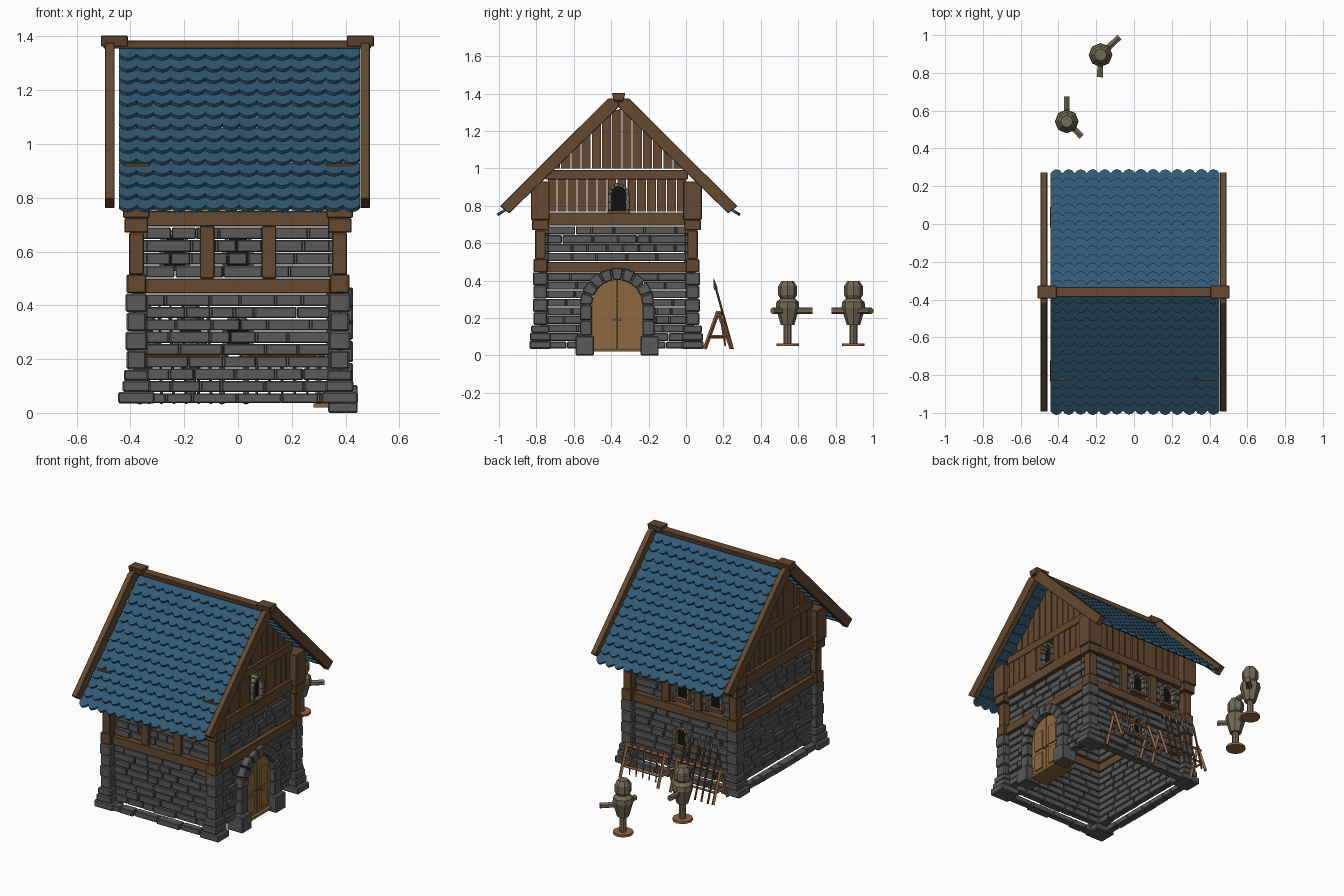
import bpy, bmesh, random
from math import sin, cos, pi, sqrt, radians
from mathutils import Matrix, Vector

if "Cube" in bpy.data.objects:
    bpy.data.objects.remove(bpy.data.objects["Cube"])

random.seed(4)
STONE, WOOD, BLUE = (.1, .1, .1), (.13, .067, .03), (.03, .1, .17)
DOOR, FRAME, DARK = (.27, .14, .05), (.2, .17, .12), (.006, .006, .006)
STRAW, RACK, STEEL = (.17, .14, .09), (.3, .13, .055), (.12, .12, .13)
parts, mats = {}, {}
I = Matrix()


def part(name, color, bevel=0):
    if name not in parts:
        parts[name] = (bmesh.new(), color, bevel)
    return parts[name][0]


def prism(bm, pts, t0, t1, M=I):
    n = len(pts)
    a = [bm.verts.new(M @ Vector((x, y, t0))) for x, y in pts]
    b = [bm.verts.new(M @ Vector((x, y, t1))) for x, y in pts]
    bm.faces.new(a[::-1])
    bm.faces.new(b)
    for i in range(n):
        bm.faces.new((a[i], a[(i + 1) % n], b[(i + 1) % n], b[i]))


def box(bm, M, x0, x1, y0, y1, z0, z1):
    prism(bm, [(x0, y0), (x1, y0), (x1, y1), (x0, y1)], z0, z1, M)


def rod(bm, p, q, r1, r2=None, n=6):
    p, q = Vector(p), Vector(q)
    M = Matrix.Translation((p + q) / 2) @ (q - p).to_track_quat('Z', 'Y').to_matrix().to_4x4()
    bmesh.ops.create_cone(bm, cap_ends=True, segments=n, radius1=r1,
                          radius2=r1 if r2 is None else r2, depth=(q - p).length, matrix=M)


# Wall frames: local x runs along the wall, y is height, z is outward distance
SIDES = ("front", "right", "back", "left")
W = {s: Matrix.Translation((0, -.37, 0)) @ Matrix.Rotation(k * pi / 2, 4, 'Z') @ Matrix.Rotation(pi / 2, 4, 'X')
     for k, s in enumerate(SIDES)}


def cut(u0, u1, z0, z1, holes):
    """Split an interval around arched openings (centre, bottom, spring, radius)."""
    out = [(u0, u1)]
    for c, zb, zs, r in holes:
        if z1 > zb + .005 and z0 < zs + r:
            dz = max(0, (z0 + z1) / 2 - zs)
            w = sqrt(max(0, r * r - dz * dz))
            out = [p for a, b in out for p in ((a, min(b, c - w)), (max(a, c + w), b))]
    return [(a, b) for a, b in out if b - a > .01]


def stones(bm, M, half, z0, z1, d, rows, holes):
    h = (z1 - z0) / rows
    for r in range(rows):
        a, b, u = z0 + r * h, z0 + (r + 1) * h, -half
        while u < half - .01:
            e = min(u + random.uniform(.07, .17), half)
            if half - e < .05:
                e = half
            for p, q in cut(u, e, a, b, holes):
                box(bm, M, p + .002, q - .002, a + .002, b - .002, d - .05, d + random.uniform(-.008, .006))
            u = e


def planks(bm, M, half, z0, top, d, holes=(), n=14):
    w = 2 * half / n
    for i in range(n):
        u = -half + i * w
        for p, q in cut(u, u + w, z0, z0 + .1, holes):
            p, q, k = p + .003, q - .003, d + random.uniform(-.004, .004)
            if min(top(p), top(q)) > z0:
                prism(bm, [(p, z0), (q, z0), (q, top(q)), (p, top(p))], k - .022, k, M)


def arch(bm, M, c, z0, zs, r, w, d0, d1, n, jambs):
    """Stone arch ring with stacked jamb blocks."""
    for i in range(n):
        a, b = pi * i / n + .015, pi * (i + 1) / n - .015
        R = r + w + random.uniform(-.004, .004)
        prism(bm, [(c + k * cos(t), zs + k * sin(t)) for k, t in ((r, a), (R, a), (R, b), (r, b))], d0, d1, M)
    for s in (-1, 1):
        for j in range(jambs):
            h = (zs - z0) / jambs
            x = sorted((c + s * r, c + s * (r + w)))
            box(bm, M, x[0], x[1], z0 + j * h + .002, z0 + (j + 1) * h - .002, d0, d1)


def arch_pts(c, z0, zs, r, a0=0, a1=pi, n=8):
    top = [(c + r * cos(a0 + (a1 - a0) * i / n), zs + r * sin(a0 + (a1 - a0) * i / n)) for i in range(n + 1)]
    return [(top[-1][0], z0), (top[0][0], z0)] + top


# Walls: stone courses, timber bands, upper planking
DC = .002
openings = {"front": [], "left": [], "right": [(DC, 0, .27, .18)],
            "back": [(0, .235, .31, .05), (0, .54, .625, .05), (.235, .54, .625, .05)]}
slope = lambda u: 1.335 - .965 * abs(u - .01)
for s in SIDES:
    M, gable, holes = W[s], s in ("left", "right"), openings[s]
    half, d = (.372, .385) if gable else (.342, .41)
    st = part(s + "_stone_wall", STONE, .004)
    stones(st, M, half, .075, .442, d, 8, holes)
    stones(st, M, half, .502, .692, d - .008, 4, holes)
    tb = part(s + "_timber_bands", WOOD, .003)
    box(tb, M, -half, half, .444, .5, d - .05, d + .012)
    box(tb, M, -half, half, .694, .765 if gable else .75, d - .05, d + .012)
    pk = part(s + "_planks", WOOD)
    if gable:
        win = [(.01, .76, .865, .05)] if s == "right" else []
        planks(pk, M, half, .768, lambda u: .94, d - .005, win)
        box(tb, M, -.38, .38, .94, .992, d - .03, d)
        planks(pk, M, .355, .998, slope, d - .01, n=13)
    else:
        planks(pk, M, half, .752, lambda u: .93, d - .005)
        for u in (-.115, .115):
            box(tb, M, u - .027, u + .027, .5, .694, d - .05, d + .008)
    # Plinth slabs, left open at the door side
    if s != "right":
        stones(part("plinth", STONE, .004), M, half + .06, .035, .075, d + .045, 1, [])

# Corners: tapered foot, quoins, timber post with blocks
for sx in (-1, 1):
    for sy in (-1, 1):
        M = Matrix.Translation((sx * .378, -.372 + sy * .407, 0))
        q = part("corner_stones", STONE, .006)
        box(q, M, -.068, .068, -.058, .058, .035, .078)
        box(q, M, -.052, .052, -.056, .056, .078, .12)
        box(q, M, -.046, .046, -.05, .05, .12, .16)
        for j in range(4):
            w = .036 + .004 * (j % 2)
            box(q, M, -w, w, -w, w, .162 + j * .071, .231 + j * .071)
        p = part("corner_posts", WOOD, .004)
        for w, z0, z1 in ((.036, .445, .515), (.028, .515, .67), (.044, .67, .725), (.05, .725, .93)):
            box(p, M, -w, w, -w, w, z0, z1)


# Windows: stone surround, dark opening, sill
def window(name, s, c, z0, zs, d):
    arch(part(name + "_surround", FRAME, .002), W[s], c, z0, zs, .038, .019, d - .03, d + .018, 6, 2)
    prism(part(name + "_opening", DARK), arch_pts(c, z0, zs, .039), d - .03, d - .012, W[s])
    box(part(name + "_sill", WOOD), W[s], c - .06, c + .06, z0 - .018, z0, d - .03, d + .022)


window("gable_window", "right", .01, .775, .865, .385)
window("lower_window", "back", 0, .24, .31, .41)
window("upper_window_a", "back", 0, .545, .625, .405)
window("upper_window_b", "back", .235, .545, .625, .405)

# Door: stone arch, pillar feet, two panelled leaves, threshold
M = W["right"]
arch(part("door_arch", STONE, .005), M, DC, .105, .27, .135, .064, .33, .428, 9, 2)
for s in (-1, 1):
    x = sorted((DC + s * .125, DC + s * .222))
    box(part("door_arch", STONE), M, x[0], x[1], 0, .104, .335, .445)
    leaf = part("door_leaves", DOOR)
    a = (0.02, pi / 2) if s > 0 else (pi / 2, pi - .02)
    prism(leaf, arch_pts(DC + s * .002, .035, .27, .134, *a), .372, .392, M)
    for z0, z1 in ((.06, .17), (.195, .32)):
        x = sorted((DC + s * .03, DC + s * .1))
        box(leaf, M, x[0], x[1], z0, z1, .392, .4)
    rod(part("door_handles", STEEL), M @ Vector((DC + s * .016, .19, .39)), M @ Vector((DC + s * .016, .19, .408)), .008)
box(part("threshold", DOOR), M, DC - .135, DC + .135, .02, .035, .28, .41)

# Roof: rows of clipped tiles on both slopes
RY, COLS, ROWS = -.36, 14, 14
for s in (-1, 1):
    tiles = part("front_roof_tiles" if s < 0 else "back_roof_tiles", BLUE)
    down = Vector((0, s * .63, -.605))
    step = down.length / ROWS
    down.normalize()
    nrm = Vector((0, s * .605, .63)).normalized()
    for r in range(ROWS):
        o = Vector((0, RY, 1.355)) + down * r * step
        yv = (down + nrm * .2).normalized()
        zv = (nrm - down * .2).normalized()
        M = Matrix(((1, 0, 0, 0), (0, yv.y, zv.y, o.y), (0, yv.z, zv.z, o.z), (0, 0, 0, 1)))
        w = .895 / COLS
        for c in range(COLS):
            x, L = -.442 + c * w, step + .008 + random.uniform(-.002, .002)
            prism(tiles, [(x, -.004), (x + w, -.004), (x + w, L - .022), (x + w * .8, L - .005), (x + w * .5, L + .004),
                          (x + w * .2, L - .005), (x, L - .022)], -.009, .006, M)

# Barge boards and ridge beam
P = Matrix(((0, 0, 1, 0), (1, 0, 0, RY), (0, 1, 0, 0), (0, 0, 0, 1)))
for x in (-.477, .473):
    for s in (-1, 1):
        prism(part("barge_boards", WOOD, .003),
              [(0, 1.378), (s * .058, 1.372), (s * .635, .797), (s * .585, .76), (0, 1.327)], x - .018, x + .018, P)
ridge = part("ridge_beam", WOOD, .003)
prism(ridge, [(-.022, 1.355), (.022, 1.355), (.028, 1.385), (-.028, 1.385)], -.5, .495, P)
for x in (-.51, .405):
    prism(ridge, [(-.026, 1.362), (.026, 1.362), (.036, 1.403), (-.036, 1.403)], x, x + .1, P)


# Weapon racks: A-frame ends, rails, weapons leaning on them
def rack(name, x0, x1):
    bm = part(name, RACK)
    for x in (x0, x1):
        for y in (.1, .245):
            rod(bm, (x, y, .035), (x, .172, .235), .011, n=4)
        rod(bm, (x, .125, .1), (x, .22, .1), .009, n=4)
    rod(bm, (x0 - .025, .172, .215), (x1 + .025, .172, .215), .01, n=4)
    rod(bm, (x0, .215, .1), (x1, .215, .1), .008, n=4)


rack("sword_rack", .03, .3)
rack("spear_rack", -.365, -.06)
for i in range(5):
    x = .07 + i * .047
    rod(part("sword_blades", STEEL), (x, .21, .05), (x, .19, .19), .004, .008, 4)
    rod(part("sword_hilts", RACK), (x, .19, .19), (x, .184, .235), .006)
    rod(part("sword_hilts", RACK), (x - .016, .19, .192), (x + .016, .19, .192), .005, n=4)
for i in range(6):
    x, k = -.1 - i * .046, random.uniform(-.02, .0)
    rod(part("spear_shafts", WOOD), (x, .25, .035), (x + k, .165, .34), .006)
    rod(part("spear_heads", STEEL), (x + k, .165, .34), (x + k, .159, .36), .004, .011, 4)
    rod(part("spear_heads", STEEL), (x + k, .159, .36), (x + k, .147, .415), .011, 0, 4)

# Training dummies: disc foot, post, stuffed body, head, two arms
for n, x, y, arms in (("dummy_a", -.356, .543, ((0, .132), (.079, -.08))),
                      ("dummy_b", -.177, .895, ((.1, .095), (-.003, -.118)))):
    rod(part(n + "_foot", RACK), (x, y, .05), (x, y, .064), .06, n=12)
    rod(part(n + "_post", STRAW), (x, y, .06), (x, y, .17), .021, n=8)
    body = part(n + "_body", STRAW)
    for r1, z1, r2, z2 in ((.036, .162, .063, .255), (.063, .255, .06, .285), (.06, .285, .038, .306),
                           (.038, .302, .05, .322), (.05, .322, .05, .37), (.05, .37, .032, .398)):
        rod(body, (x, y, z1), (x, y, z2), r1, r2, 8)
    for ax, ay in arms:
        rod(part(n + "_arms", STRAW), (x, y, .238), (x + ax, y + ay, .238), .018, n=6)

# Turn every collected part into an object
for name, (bm, color, bevel) in parts.items():
    bmesh.ops.recalc_face_normals(bm, faces=bm.faces)
    me = bpy.data.meshes.new(name)
    bm.to_mesh(me)
    bm.free()
    if color not in mats:
        mats[color] = bpy.data.materials.new("paint_%d" % len(mats))
        mats[color].diffuse_color = (*color, 1)
    me.materials.append(mats[color])
    ob = bpy.data.objects.new(name, me)
    bpy.context.collection.objects.link(ob)
    if bevel:
        mod = ob.modifiers.new("edge_bevel", 'BEVEL')
        mod.width, mod.segments = bevel, 1

for m in bpy.data.materials:
    if m.users and not m.is_grease_pencil:
        m.use_nodes = True
        m.node_tree.nodes["Principled BSDF"].inputs["Base Color"].default_value = m.diffuse_color
